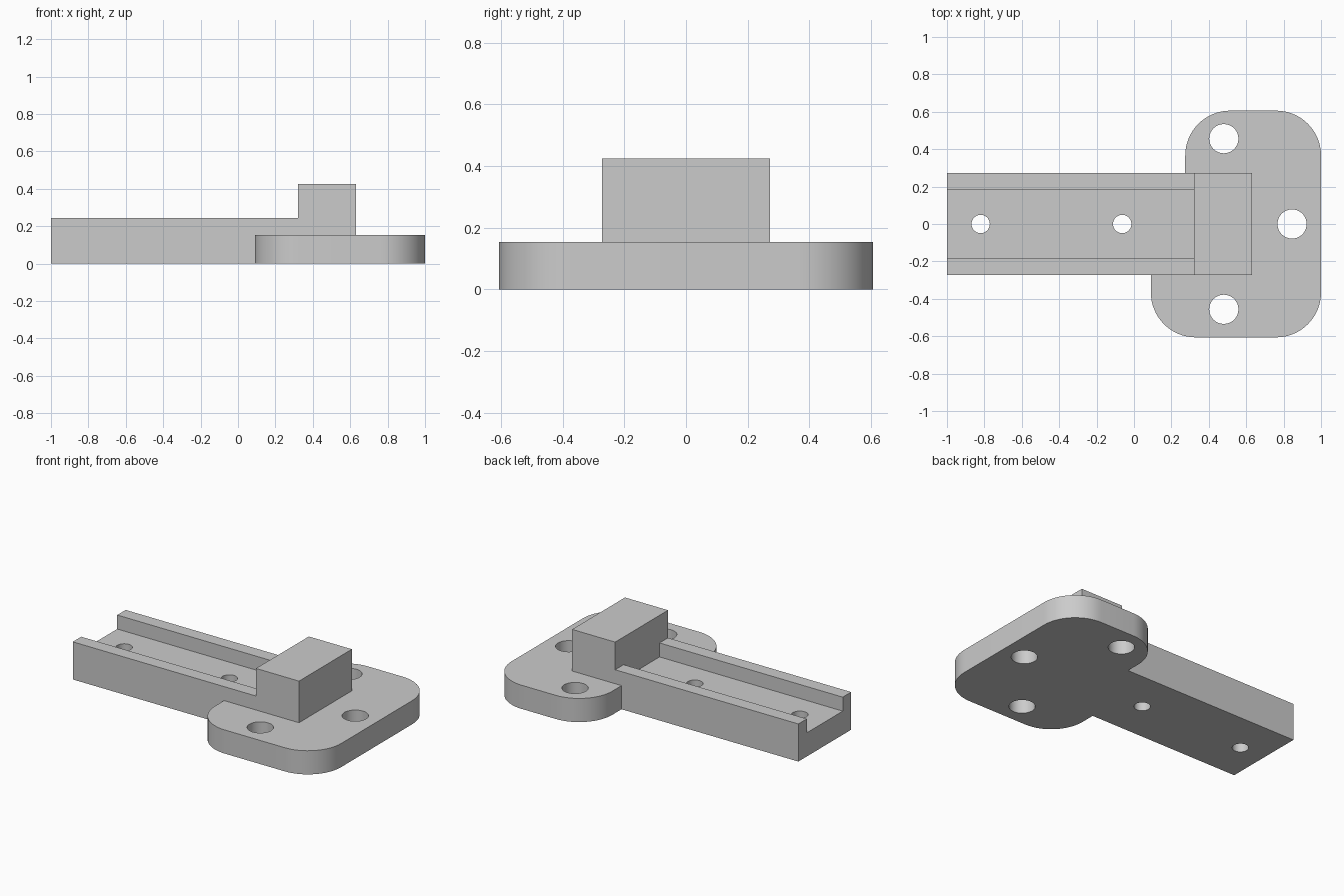
import bpy
import bmesh
import math

cube = bpy.data.objects.get("Cube")
if cube:
    bpy.data.objects.remove(cube, do_unlink=True)

grey = bpy.data.materials.new("plain grey")
grey.use_nodes = True
tone = (0.6, 0.6, 0.6, 1)
grey.diffuse_color = tone
grey.node_tree.nodes["Principled BSDF"].inputs["Base Color"].default_value = tone

# Main sizes
RAIL_END, BLOCK_START, BLOCK_END = -1.0, 0.32, 0.63
HALF_RAIL, HALF_CHANNEL, HALF_PLATE = 0.272, 0.185, 0.606
FLOOR, RAIL_TOP, BLOCK_TOP = 0.154, 0.245, 0.425
RADIUS = 0.24


def prism(name, outline, bottom, top):
    """Extrude a plan outline between two heights."""
    bm = bmesh.new()
    face = bm.faces.new([bm.verts.new((x, y, bottom)) for x, y in outline])
    moved = bmesh.ops.extrude_face_region(bm, geom=[face])["geom"]
    verts = [v for v in moved if isinstance(v, bmesh.types.BMVert)]
    bmesh.ops.translate(bm, verts=verts, vec=(0, 0, top - bottom))
    bmesh.ops.recalc_face_normals(bm, faces=bm.faces)
    mesh = bpy.data.meshes.new(name)
    bm.to_mesh(mesh)
    bm.free()
    mesh.materials.append(grey)
    obj = bpy.data.objects.new(name, mesh)
    bpy.context.collection.objects.link(obj)
    return obj


def arc(cx, cy, r, start, sweep, steps):
    angles = [math.radians(start + sweep * i / steps) for i in range(steps + 1)]
    return [(cx + r * math.cos(a), cy + r * math.sin(a)) for a in angles]


def combine(target, other, operation):
    mod = target.modifiers.new(operation.lower(), 'BOOLEAN')
    mod.object, mod.operation, mod.solver = other, operation, 'EXACT'
    bpy.context.view_layer.objects.active = target
    bpy.ops.object.modifier_apply(modifier=mod.name)
    bpy.data.objects.remove(other, do_unlink=True)


# Base: rail footprint joined to the rounded, uneven plate
low, high = -HALF_PLATE + RADIUS, HALF_PLATE - RADIUS
front_x, back_x, right_x = 0.09 + RADIUS, 0.274 + RADIUS, 1 - RADIUS
outline = [(RAIL_END, -HALF_RAIL), (front_x - RADIUS, -HALF_RAIL)]
for cx, cy, start in ((front_x, low, 180), (right_x, low, 270),
                      (right_x, high, 0), (back_x, high, 90)):
    outline += arc(cx, cy, RADIUS, start, 90, 16)
outline += [(back_x - RADIUS, HALF_RAIL), (RAIL_END, HALF_RAIL)]
bracket = prism("mounting_bracket", outline, 0, FLOOR)

# Channel walls and the foot of the stop block, as one U in plan
u_shape = [(RAIL_END, -HALF_RAIL), (BLOCK_END, -HALF_RAIL),
           (BLOCK_END, HALF_RAIL), (RAIL_END, HALF_RAIL),
           (RAIL_END, HALF_CHANNEL), (BLOCK_START, HALF_CHANNEL),
           (BLOCK_START, -HALF_CHANNEL), (RAIL_END, -HALF_CHANNEL)]
combine(bracket, prism("channel_walls", u_shape, FLOOR, RAIL_TOP), 'UNION')

# Raised stop block
block = [(BLOCK_START, -HALF_RAIL), (BLOCK_END, -HALF_RAIL),
         (BLOCK_END, HALF_RAIL), (BLOCK_START, HALF_RAIL)]
combine(bracket, prism("stop_block", block, RAIL_TOP, BLOCK_TOP), 'UNION')

# Screw holes through the plate and the channel floor
for x, y, r in ((0.48, 0.456, 0.078), (0.48, -0.456, 0.078), (0.845, 0, 0.078),
                (-0.82, 0, 0.049), (-0.063, 0, 0.049)):
    circle = arc(x, y, r, 0, 360, 48)[:-1]
    combine(bracket, prism("hole_cutter", circle, -0.1, 0.3), 'DIFFERENCE')

# Smooth curved sides, crisp edges elsewhere
bpy.ops.object.select_all(action='DESELECT')
bracket.select_set(True)
bpy.context.view_layer.objects.active = bracket
bpy.ops.object.shade_smooth_by_angle(angle=math.radians(30))
